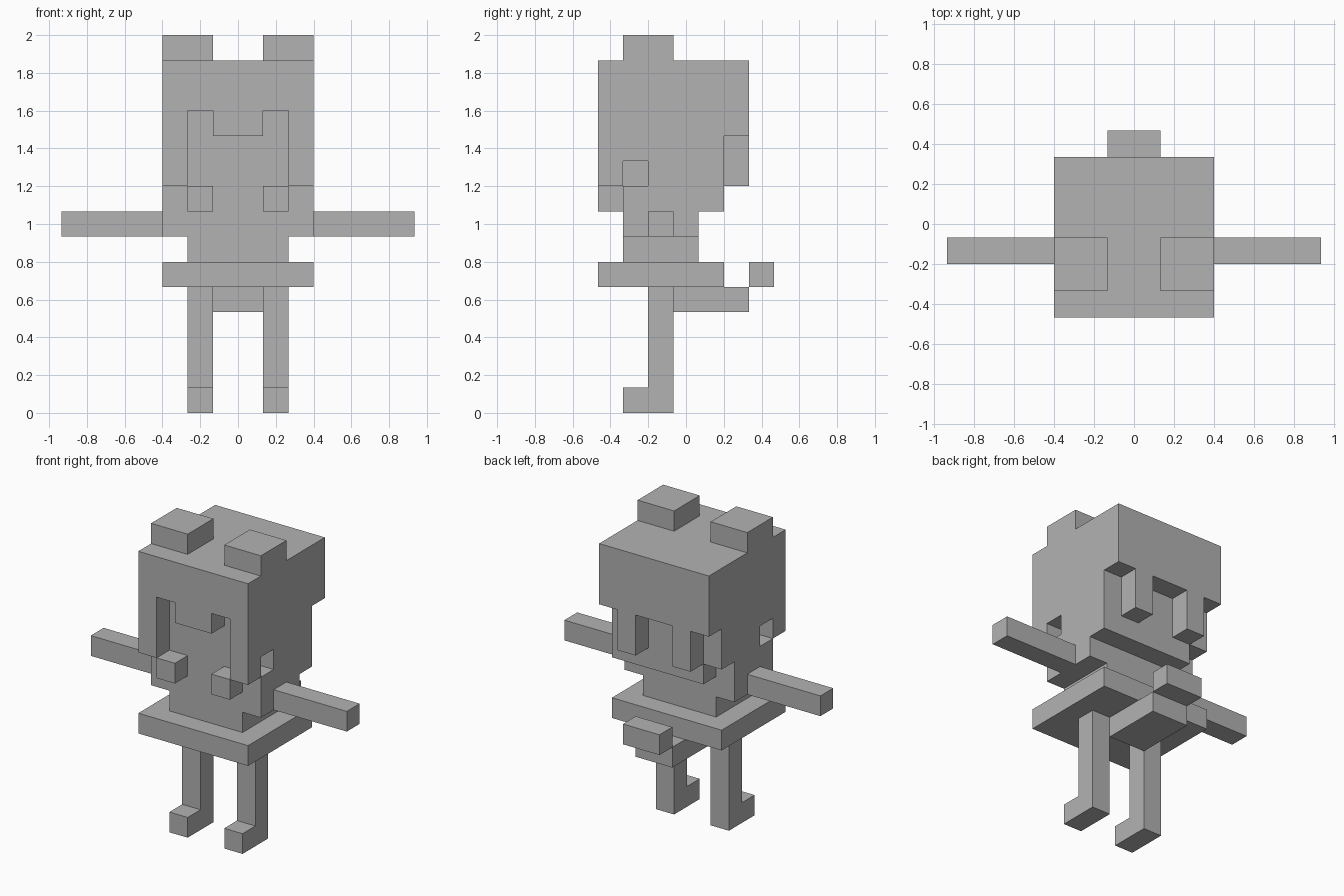
import bpy
import bmesh
import math
from itertools import product
from mathutils import Vector

# The figure is laid out on a grid 15 blocks tall and 7 blocks deep
UNIT = 2 / 15
DEPTH = 7

cube = bpy.data.objects.get("Cube")
if cube:
    bpy.data.objects.remove(cube, do_unlink=True)

GREY = (0.448, 0.448, 0.448, 1)
grey = bpy.data.materials.new("plain_grey")
grey.use_nodes = True
grey.diffuse_color = GREY
for node in grey.node_tree.nodes:
    if node.type == 'BSDF_PRINCIPLED':
        node.inputs["Base Color"].default_value = GREY


def block(x, y, z):
    """Cells inside a box given by its (start, end) range on each axis."""
    return set(product(range(*x), range(*y), range(*z)))


def both(x, y, z):
    """A box together with its mirror image across x = 0."""
    return block(x, y, z) | block((-x[1], -x[0]), y, z)


def build(name, cells):
    """Skin a set of cells with outward faces and merge the flat areas."""
    bm = bmesh.new()
    for cell in cells:
        for axis, side in product(range(3), (0, 1)):
            step = [0, 0, 0]
            step[axis] = 2 * side - 1
            if tuple(c + s for c, s in zip(cell, step)) in cells:
                continue
            u, v = (axis + 1) % 3, (axis + 2) % 3
            ring = [(0, 0), (1, 0), (1, 1), (0, 1)]
            verts = []
            for du, dv in (ring if side else reversed(ring)):
                p = Vector(cell)
                p[axis] += side
                p[u] += du
                p[v] += dv
                p.y -= DEPTH / 2
                verts.append(bm.verts.new(p * UNIT))
            bm.faces.new(verts)
    bmesh.ops.remove_doubles(bm, verts=bm.verts[:], dist=UNIT / 100)
    bmesh.ops.dissolve_limit(bm, angle_limit=math.radians(1),
                             verts=bm.verts[:], edges=bm.edges[:])
    mesh = bpy.data.meshes.new(name)
    bm.to_mesh(mesh)
    bm.free()
    mesh.materials.append(grey)
    obj = bpy.data.objects.new(name, mesh)
    bpy.context.collection.objects.link(obj)


# Head with a recessed face, side notches and two locks of hair at the back
head = block((-3, 3), (0, 6), (9, 14))
head -= block((-2, 2), (0, 1), (9, 11))
head -= both((1, 2), (0, 1), (11, 12))
head -= both((2, 3), (1, 2), (9, 10))
head -= block((-1, 1), (5, 6), (9, 11))
head -= both((2, 3), (5, 6), (9, 11))
build("head", head)

# Chin and neck, with one open corner at the back right
chin = block((-3, 3), (1, 5), (8, 9)) - block((-3, -2), (4, 5), (8, 9))
build("chin", chin)

# Shoulders, waist and skirt
build("torso", block((-3, 3), (1, 4), (7, 8)) | block((-2, 2), (1, 4), (6, 7)))
build("skirt", block((-3, 3), (0, 5), (5, 6)))

# Tail: a bar under the skirt and a raised tip behind it
build("tail_base", block((-1, 1), (3, 6), (4, 5)))
build("tail_tip", block((-1, 1), (6, 7), (5, 6)))

# Paired parts, given on the +x side and mirrored
paired = {
    "ear": [((1, 3), (1, 3), (14, 15))],
    "cheek_lock": [((1, 2), (0, 1), (8, 9))],
    "arm": [((3, 7), (2, 3), (7, 8))],
    "leg": [((1, 2), (2, 3), (0, 5)), ((1, 2), (1, 2), (0, 1))],
}
for part, boxes in paired.items():
    for side in ("left", "right"):
        cells = set()
        for x, y, z in boxes:
            cells |= block(x if side == "left" else (-x[1], -x[0]), y, z)
        build(f"{side}_{part}", cells)
